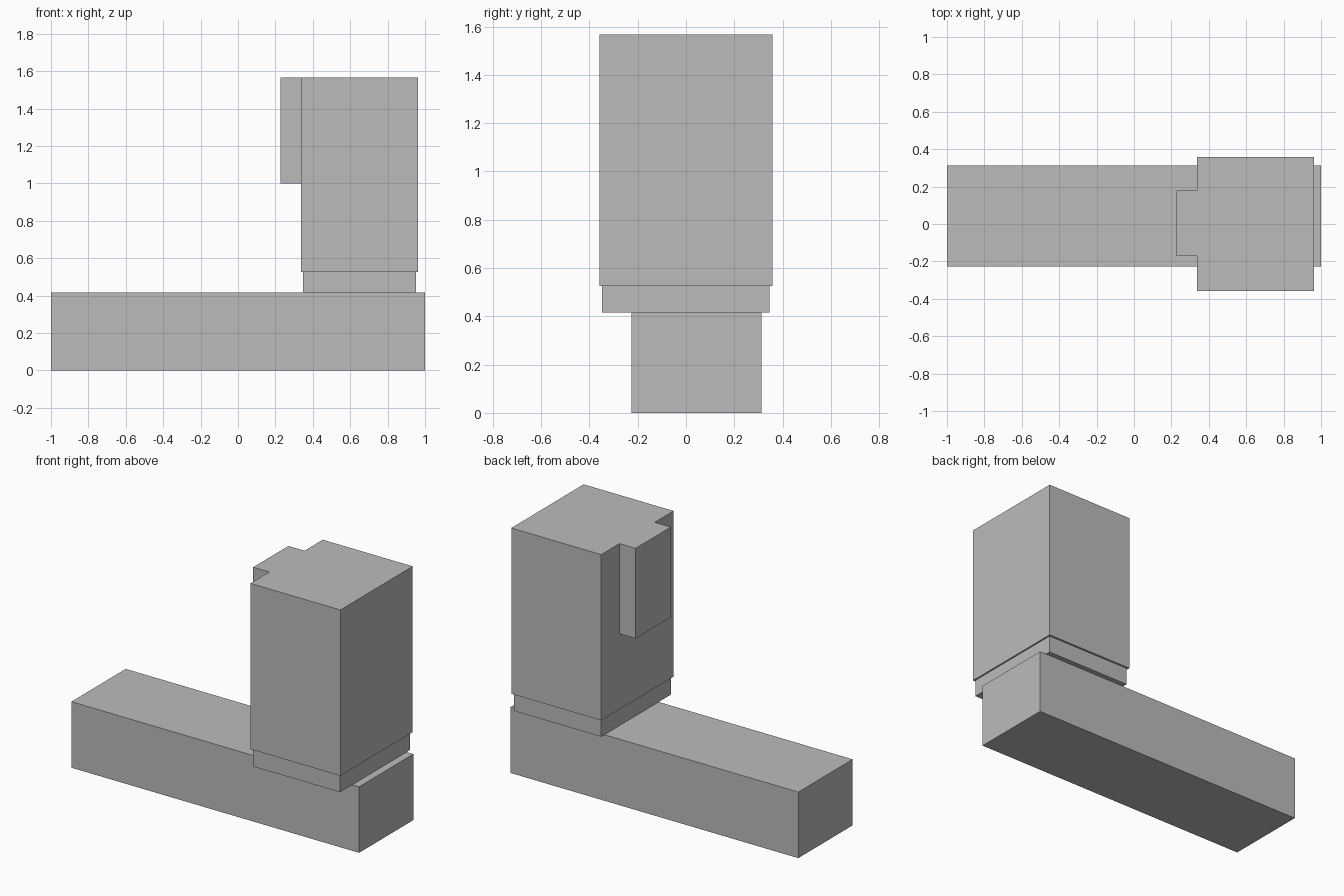
import bpy
import bmesh
from mathutils import Vector

cube = bpy.data.objects.get("Cube")
if cube:
    bpy.data.objects.remove(cube, do_unlink=True)

# One plain grey for the whole building
GREY = (0.5, 0.5, 0.5, 1.0)
grey = bpy.data.materials.new("plain_grey")
grey.use_nodes = True
grey.diffuse_color = GREY
grey.node_tree.nodes["Principled BSDF"].inputs["Base Color"].default_value = GREY


def box(name, low, high):
    """Flat-shaded box between two opposite corners."""
    low, high = Vector(low), Vector(high)
    bm = bmesh.new()
    bmesh.ops.create_cube(bm, size=1)
    bmesh.ops.scale(bm, vec=high - low, verts=bm.verts)
    mesh = bpy.data.meshes.new(name)
    bm.to_mesh(mesh)
    bm.free()
    mesh.materials.append(grey)
    obj = bpy.data.objects.new(name, mesh)
    obj.location = (low + high) / 2
    bpy.context.collection.objects.link(obj)
    return obj


# Long low block and the recessed storey standing on it
box("base_block", (-1, -0.226, 0), (1, 0.313, 0.415))
box("recessed_storey", (0.348, -0.348, 0.415), (0.953, 0.346, 0.525))

# Tower with a shaft projecting from its upper right side, joined as one solid
tower = box("tower", (0.338, -0.359, 0.525), (0.963, 0.359, 1.567))
shaft = box("projecting_shaft", (0.226, -0.172, 1.0), (0.5, 0.178, 1.567))
shaft.hide_render = True
union = tower.modifiers.new("join_shaft", "BOOLEAN")
union.operation = "UNION"
union.solver = "EXACT"
union.object = shaft

# Bake the union and drop the helper
bpy.context.view_layer.objects.active = tower
bpy.ops.object.modifier_apply(modifier=union.name)
bpy.data.objects.remove(shaft, do_unlink=True)

# Merge the flat faces left by the union
bm = bmesh.new()
bm.from_mesh(tower.data)
bmesh.ops.dissolve_limit(bm, angle_limit=0.01, verts=bm.verts, edges=bm.edges)
bm.to_mesh(tower.data)
bm.free()
